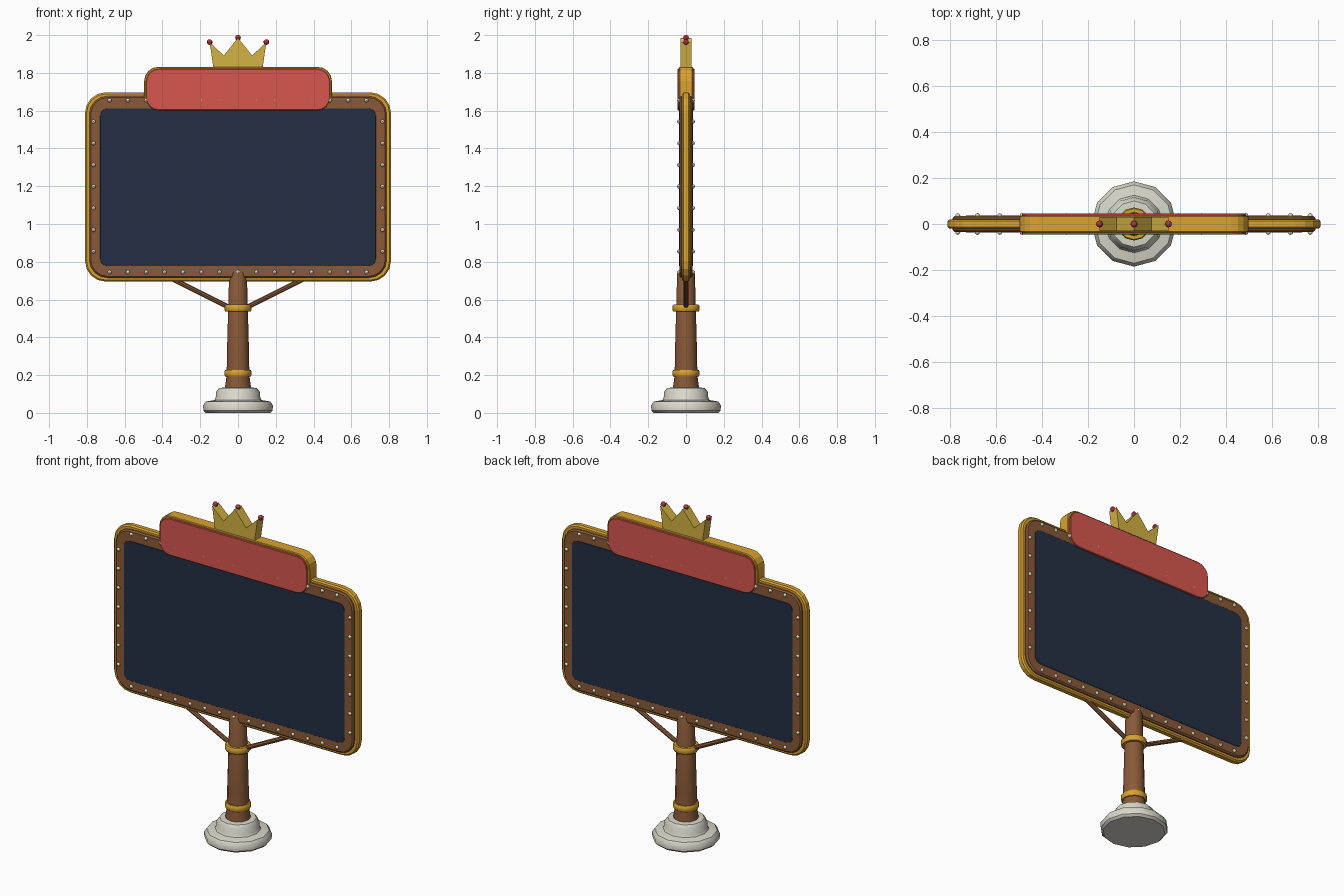
import bpy, bmesh, math
from mathutils import Vector

cube = bpy.data.objects.get("Cube")
if cube:
    bpy.data.objects.remove(cube, do_unlink=True)


def material(name, rgb):
    # sRGB 0-255 to linear
    lin = [((c / 255 + 0.055) / 1.055) ** 2.4 for c in rgb] + [1]
    m = bpy.data.materials.new(name)
    m.use_nodes = True
    m.diffuse_color = lin
    m.node_tree.nodes["Principled BSDF"].inputs["Base Color"].default_value = lin
    return m


GOLD = material("warm gold", (218, 162, 48))
CROWN = material("yellow gold", (212, 178, 66))
WOOD = material("brown wood", (138, 90, 56))
RED = material("coral red", (216, 86, 78))
NAVY = material("dark navy", (36, 47, 68))
STONE = material("pale stone", (218, 215, 202))
BULB = material("bulb cream", (225, 218, 185))
RUBY = material("ruby", (180, 52, 62))


def finish(name, bm, mat, smooth=True):
    bmesh.ops.recalc_face_normals(bm, faces=bm.faces)
    mesh = bpy.data.meshes.new(name)
    bm.to_mesh(mesh)
    bm.free()
    mesh.materials.append(mat)
    obj = bpy.data.objects.new(name, mesh)
    bpy.context.collection.objects.link(obj)
    if smooth:
        bpy.ops.object.select_all(action='DESELECT')
        obj.select_set(True)
        bpy.context.view_layer.objects.active = obj
        bpy.ops.object.shade_smooth_by_angle(angle=math.radians(40))
    return obj


def rounded(hw, z0, z1, r, seg):
    """Outline of a rounded rectangle in the xz plane."""
    pts = []
    corners = [(hw - r, z1 - r), (r - hw, z1 - r), (r - hw, z0 + r), (hw - r, z0 + r)]
    for q, (cx, cz) in enumerate(corners):
        for i in range(seg + 1):
            a = math.pi / 2 * (q + i / seg)
            pts.append((cx + r * math.cos(a), cz + r * math.sin(a)))
    return pts


def loft(name, rings, mat):
    """Skin a list of (y, outline) rings and cap both ends."""
    bm = bmesh.new()
    loops = [[bm.verts.new((x, y, z)) for x, z in pts] for y, pts in rings]
    for a, b in zip(loops, loops[1:]):
        for i in range(len(a)):
            j = (i + 1) % len(a)
            bm.faces.new((a[i], a[j], b[j], b[i]))
    bm.faces.new(loops[0])
    bm.faces.new(loops[-1])
    return finish(name, bm, mat, False)


def slab(name, hw, z0, z1, r, depth, chamfer, mat, seg=4, y=0):
    full = rounded(hw, z0, z1, r, seg)
    c = chamfer
    small = rounded(hw - c, z0 + c, z1 - c, r - c, seg)
    return loft(name, [(y - depth, small), (y - depth + c, full),
                       (y + depth - c, full), (y + depth, small)], mat)


def lathe(name, profile, mat, sides=12):
    bm = bmesh.new()
    loops = []
    for r, z in profile:
        loops.append([bm.verts.new((r * math.cos(math.tau * i / sides),
                                    r * math.sin(math.tau * i / sides), z))
                      for i in range(sides)])
    for a, b in zip(loops, loops[1:]):
        for i in range(sides):
            j = (i + 1) % sides
            bm.faces.new((a[i], a[j], b[j], b[i]))
    bm.faces.new(loops[0])
    bm.faces.new(loops[-1])
    return finish(name, bm, mat)


def balls(name, centres, radius, mat):
    bm = bmesh.new()
    for c in centres:
        new = bmesh.ops.create_uvsphere(bm, u_segments=8, v_segments=6, radius=radius)
        bmesh.ops.translate(bm, verts=new["verts"], vec=c)
    return finish(name, bm, mat)


# Base and post
lathe("base", [(0.17, 0), (0.183, 0.012), (0.185, 0.04), (0.17, 0.06), (0.125, 0.068),
               (0.118, 0.08), (0.116, 0.11), (0.1, 0.132), (0.06, 0.135)], STONE)
lathe("post", [(0.07, 0.12), (0.068, 0.14), (0.06, 0.2), (0.059, 0.3),
               (0.047, 0.735), (0.038, 0.757)], WOOD)
for label, z, r in (("lower", 0.21, 0.072), ("upper", 0.555, 0.072)):
    lathe(label + "_collar", [(0.05, z - 0.018), (r - 0.005, z - 0.018), (r, z - 0.01),
                              (r, z + 0.01), (r - 0.005, z + 0.018), (0.05, z + 0.018)], GOLD)

# Diagonal braces
for label, s in (("left", 1), ("right", -1)):
    start, end = Vector((s * 0.03, 0, 0.55)), Vector((s * 0.36, 0, 0.715))
    bm = bmesh.new()
    bmesh.ops.create_cone(bm, cap_ends=True, segments=8, radius1=0.013, radius2=0.013,
                          depth=(end - start).length)
    bmesh.ops.rotate(bm, verts=bm.verts,
                     matrix=(end - start).to_track_quat('Z', 'Y').to_matrix())
    bmesh.ops.translate(bm, verts=bm.verts, vec=(start + end) / 2)
    finish(label + "_brace", bm, WOOD)

# Board: gold rim, wooden frame, screens on both sides
slab("board_rim", 0.81, 0.695, 1.697, 0.11, 0.02, 0.008, GOLD)
slab("board_frame", 0.787, 0.715, 1.677, 0.095, 0.035, 0.008, WOOD)
for label, s in (("front", -1), ("back", 1)):
    slab(label + "_screen", 0.73, 0.777, 1.612, 0.04, 0.003, 0.001, NAVY, 4, s * 0.034)

# Bulbs around the frame, both sides
spots = [(0.68 * i / 7, z) for i in range(-7, 8) for z in (0.745, 1.655)]
spots += [(x, 0.855 + 0.1145 * i) for i in range(7) for x in (-0.765, 0.765)]
balls("bulbs", [(x, y, z) for x, z in spots for y in (-0.036, 0.036)], 0.011, BULB)

# Header sign
slab("header_rim", 0.497, 1.6, 1.832, 0.075, 0.036, 0.004, GOLD)
for label, s in (("front", -1), ("back", 1)):
    slab(label + "_header_panel", 0.487, 1.602, 1.822, 0.068, 0.006, 0.003, RED, 4, s * 0.04)

# Crown
tips = [(-0.15, 1.962), (0, 1.985), (0.15, 1.962)]
outline = [(-0.13, 1.825), tips[0], (-0.075, 1.892), tips[1], (0.075, 1.892),
           tips[2], (0.13, 1.825)]
loft("crown", [(-0.03, outline), (0.03, outline)], CROWN)
balls("crown_jewels", [(x, 0, z + 0.001) for x, z in tips], 0.015, RUBY)
